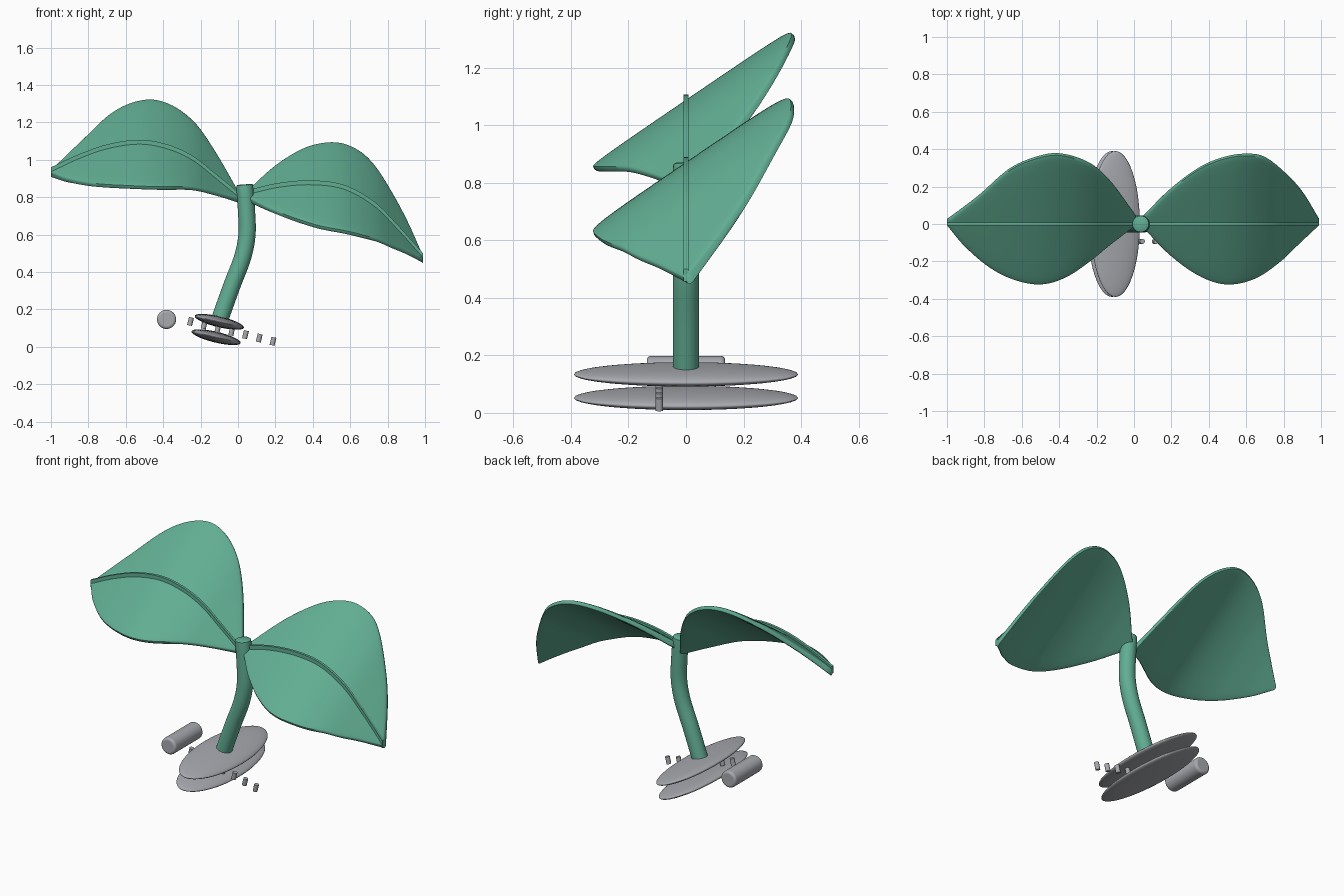
import bpy, bmesh, math
from mathutils import Vector

if "Cube" in bpy.data.objects:
    bpy.data.objects.remove(bpy.data.objects["Cube"])

TILT = math.radians(13.5)   # lean of the base parts
SLOPE = 0.68                # rise of the leaf blades towards the back


def material(name, color):
    m = bpy.data.materials.new(name)
    m.diffuse_color = (*color, 1)
    m.use_nodes = True
    m.node_tree.nodes["Principled BSDF"].inputs["Base Color"].default_value = m.diffuse_color
    return m


GREEN = material("leaf green", (0.12, 0.42, 0.29))
GREY = material("light grey", (0.39, 0.40, 0.43))


def curve(pts, x):
    """Smooth cubic through (x, value) points."""
    n = len(pts)

    def tangent(i):
        a, b = pts[max(i - 1, 0)], pts[min(i + 1, n - 1)]
        return (b[1] - a[1]) / (b[0] - a[0])
    i = 0
    while i < n - 2 and x > pts[i + 1][0]:
        i += 1
    (x0, y0), (x1, y1) = pts[i], pts[i + 1]
    h = x1 - x0
    t = (x - x0) / h
    return ((2*t**3 - 3*t**2 + 1) * y0 + (t**3 - 2*t**2 + t) * h * tangent(i)
            + (3*t**2 - 2*t**3) * y1 + (t**3 - t**2) * h * tangent(i + 1))


def loft(name, rings, mat, angle=40):
    """Skin a closed body over a list of rings."""
    bm = bmesh.new()
    rows = [[bm.verts.new(p) for p in r] for r in rings]
    k = len(rows[0])
    for a, b in zip(rows, rows[1:]):
        for i in range(k):
            j = (i + 1) % k
            bm.faces.new((a[i], a[j], b[j], b[i]))
    bm.faces.new(rows[0])
    bm.faces.new(rows[-1])
    bmesh.ops.recalc_face_normals(bm, faces=bm.faces)
    me = bpy.data.meshes.new(name)
    bm.to_mesh(me)
    bm.free()
    ob = bpy.data.objects.new(name, me)
    bpy.context.collection.objects.link(ob)
    finish(ob, name, mat, angle)
    return ob


def finish(ob, name, mat, angle=40):
    ob.name = name
    if not ob.data.materials:
        ob.data.materials.append(mat)
    bpy.ops.object.select_all(action='DESELECT')
    ob.select_set(True)
    bpy.context.view_layer.objects.active = ob
    bpy.ops.object.shade_smooth_by_angle(angle=math.radians(angle))


def leaf(side, rib, back, front, thick=0.036, steps=48):
    """Tilted blade with rounded rim, plus a thin raised midrib."""
    x0, x1 = rib[0][0], rib[-1][0]
    up = Vector((0, -SLOPE, 1)).normalized()
    blade, vein = [], []
    for s in range(steps + 1):
        x = x0 + (x1 - x0) * s / steps
        z = curve(rib, x) - 0.018
        yb, yf = curve(back, x), curve(front, x)
        mid, half = (yb + yf) / 2, max((yb - yf) / 2, 0.008)
        ring = []
        for i in range(40):
            a = 2 * math.pi * i / 40
            c, d = math.cos(a), math.sin(a)
            y = mid + half * math.copysign(abs(c) ** 0.6, c)
            h = math.copysign(abs(d) ** 0.3, d) * thick / 2 - thick / 2
            ring.append(Vector((x, y, z + SLOPE * y)) + up * h)
        blade.append(ring)
        vein.append([(x, -0.008, z - 0.025), (x, 0.008, z - 0.025),
                     (x, 0.008, z + 0.018), (x, -0.008, z + 0.018)])
    loft(side + "_leaf", blade, GREEN, 50)
    loft(side + "_leaf_midrib", vein, GREEN)


# Leaves: midrib height, back outline and front outline along x
leaf("left",
     [(-1, .96), (-.85, 1.03), (-.69, 1.085), (-.52, 1.107), (-.37, 1.08),
      (-.24, 1.02), (-.125, .93), (0.01, .82)],
     [(-1, .01), (-.83, .14), (-.67, .28), (-.53, .345), (-.4, .365),
      (-.24, .315), (-.13, .22), (0.01, .03)],
     [(-1, -.01), (-.91, -.12), (-.77, -.24), (-.64, -.305), (-.5, -.33),
      (-.37, -.295), (-.24, -.21), (-.13, -.12), (0.01, -.012)])
leaf("right",
     [(.05, .838), (.22, .877), (.40, .89), (.57, .865), (.73, .775),
      (.86, .645), (.99, .50)],
     [(.05, .03), (.19, .17), (.35, .29), (.48, .345), (.6, .363),
      (.70, .345), (.83, .24), (.91, .145), (.99, .01)],
     [(.05, -.025), (.19, -.17), (.35, -.285), (.495, -.33), (.645, -.30),
      (.78, -.21), (.885, -.11), (.99, -.01)])

# Curved stem, path given as height -> x
path = [(.14, -.10), (.335, -.03), (.48, .025), (.6, .048), (.735, .045), (.865, .035)]
rings = []
for s in range(29):
    z = .14 + (.865 - .14) * min(s, 27) / 27
    x = curve(path, z)
    dz = 0.01
    lean = Vector((curve(path, min(z + dz, .865)) - curve(path, max(z - dz, .14)), 0,
                   min(z + dz, .865) - max(z - dz, .14))).normalized()
    side = Vector((lean.z, 0, -lean.x))
    r = 0.046 if s < 27 else (0.044 if s == 27 else 0.038)
    lift = 0.004 if s == 28 else 0
    rings.append([Vector((x, 0, z + lift)) + side * r * math.cos(a) + Vector((0, r * math.sin(a), 0))
                  for a in (2 * math.pi * i / 24 for i in range(24))])
loft("stem", rings, GREEN)

# Two flattened oval discs under the stem
for name, x, z in (("upper_disc", -.10, .134), ("lower_disc", -.117, .052)):
    bpy.ops.mesh.primitive_uv_sphere_add(segments=48, ring_count=24, location=(x, 0, z),
                                         rotation=(0, TILT, 0))
    ob = bpy.context.object
    ob.scale = (.135, .39, .029)
    finish(ob, name, GREY, 60)

# Loose roller beside the discs
bpy.ops.mesh.primitive_cylinder_add(vertices=32, radius=.051, depth=.272,
                                    location=(-.382, 0, .147), rotation=(math.pi / 2, 0, 0))
roller = bpy.context.object
bev = roller.modifiers.new("rounded_ends", 'BEVEL')
bev.width, bev.segments = 0.014, 4
finish(roller, "roller", GREY)

# Row of small pegs
for i in range(7):
    bpy.ops.mesh.primitive_cylinder_add(vertices=16, radius=.0135, depth=.044,
                                        location=(-.254 + .0735 * i, -.093, .136 - .0177 * i),
                                        rotation=(0, TILT, 0))
    finish(bpy.context.object, "peg_%d" % (i + 1), GREY)
